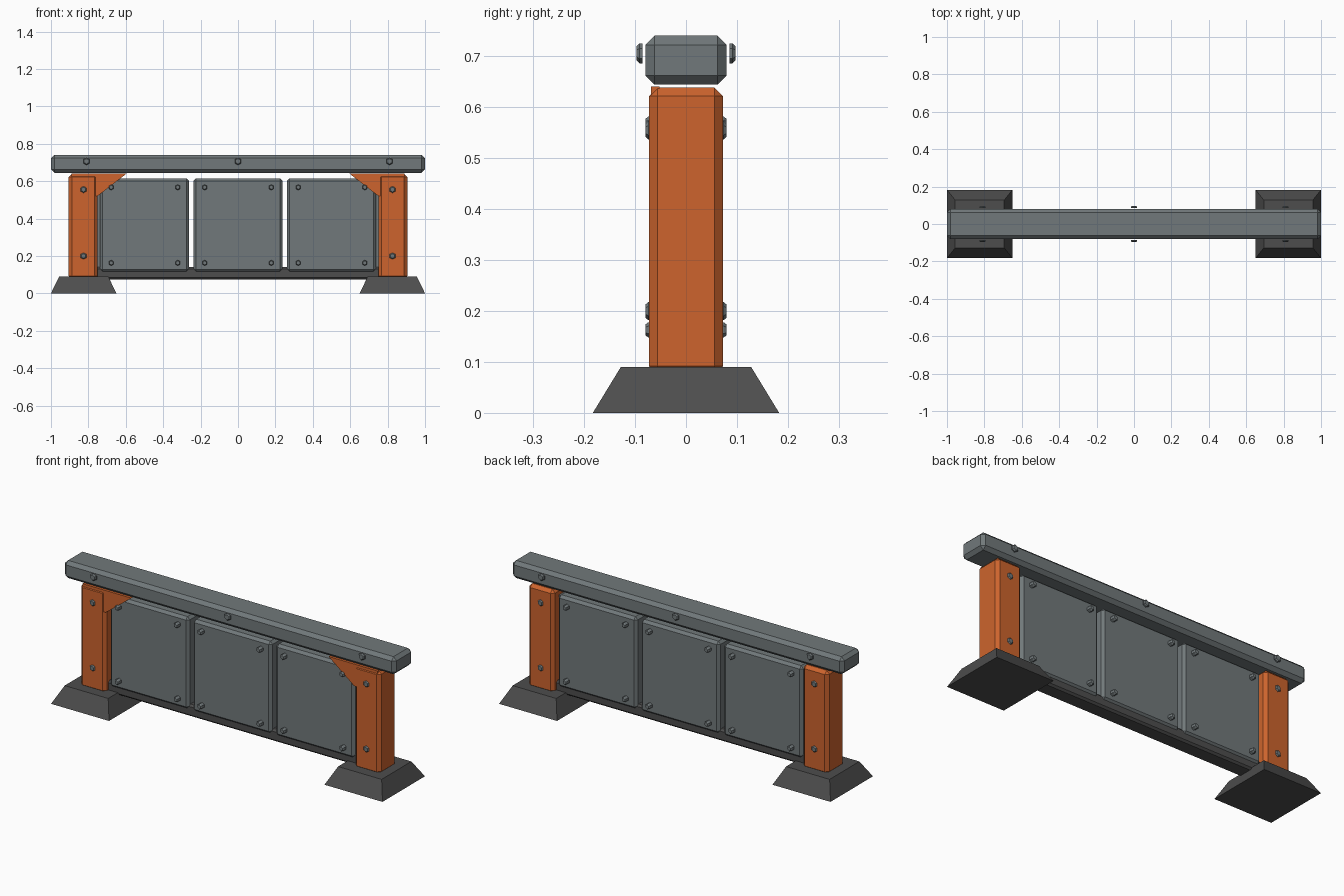
import bpy, bmesh, math
from mathutils import Matrix, Vector

if "Cube" in bpy.data.objects:
    bpy.data.objects.remove(bpy.data.objects["Cube"], do_unlink=True)


def material(name, color):
    mat = bpy.data.materials.new(name)
    mat.use_nodes = True
    mat.diffuse_color = (*color, 1)
    mat.node_tree.nodes["Principled BSDF"].inputs["Base Color"].default_value = (*color, 1)
    return mat


STEEL = material("steel grey", (0.165, 0.19, 0.197))
ORANGE = material("safety orange", (0.61, 0.127, 0.026))
RUBBER = material("dark rubber", (0.075, 0.075, 0.075))


def add_object(name, bm, mat):
    bmesh.ops.recalc_face_normals(bm, faces=bm.faces)
    mesh = bpy.data.meshes.new(name)
    bm.to_mesh(mesh)
    bm.free()
    mesh.materials.append(mat)
    obj = bpy.data.objects.new(name, mesh)
    bpy.context.collection.objects.link(obj)
    return obj


def box(name, x, y, z, mat, chamfer=0.0, taper=None):
    """Box from (min, max) ranges, with optional chamfer or narrower top."""
    bm = bmesh.new()
    bmesh.ops.create_cube(bm, size=1)
    size = Vector((x[1] - x[0], y[1] - y[0], z[1] - z[0]))
    center = Vector((x[0] + x[1], y[0] + y[1], z[0] + z[1])) / 2
    for v in bm.verts:
        inset = taper if taper and v.co.z > 0 else (1, 1)
        v.co = center + Vector((v.co.x * size.x * inset[0],
                                v.co.y * size.y * inset[1], v.co.z * size.z))
    if chamfer:
        bmesh.ops.bevel(bm, geom=list(bm.edges), offset=chamfer, segments=1,
                        affect='EDGES', profile=0.5)
    return add_object(name, bm, mat)


def bolts(name, spots, start, end, radius):
    """Hex heads with a chamfered outer rim, on the front and back."""
    bm = bmesh.new()
    rim = end - 0.006
    for side in (-1, 1):
        turn = Matrix.Rotation(-side * math.pi / 2, 4, 'X')
        for x, z in spots:
            for y0, y1, r1 in ((start, rim, radius), (rim, end, radius * 0.7)):
                place = Matrix.Translation((x, side * (y0 + y1) / 2, z))
                bmesh.ops.create_cone(bm, cap_ends=True, segments=6, radius1=radius,
                                      radius2=r1, depth=y1 - y0, matrix=place @ turn)
    return add_object(name, bm, STEEL)


# Top rail
box("top_rail", (-1, 1), (-0.08, 0.08), (0.645, 0.741), STEEL, 0.018)
bolts("rail_bolts", [(-0.81, 0.706), (0, 0.706), (0.81, 0.706)], 0.085, 0.097, 0.02)

# Feet, posts, gussets and edge strips on both ends
for side, label in ((1, "left"), (-1, "right")):
    def span(a, b):
        return tuple(sorted((side * a, side * b)))

    box(label + "_foot", span(0.65, 1), (-0.183, 0.183), (0, 0.09), RUBBER,
        taper=(0.75, 0.7))
    box(label + "_post", span(0.75, 0.905), (-0.073, 0.073), (0.075, 0.639), ORANGE, 0.017)
    bolts(label + "_post_bolts", [(side * 0.826, 0.2), (side * 0.826, 0.555)],
          0.07, 0.08, 0.018)
    box(label + "_edge_strip", span(0.73, 0.76), (-0.025, 0.025), (0.1, 0.6), STEEL)

    # Triangular gusset on the front only
    bm = bmesh.new()
    outline = [(0.595, 0.641), (0.89, 0.641), (0.89, 0.53), (0.75, 0.521)]
    face = bm.faces.new([bm.verts.new((side * x, -0.069, z)) for x, z in outline])
    extruded = bmesh.ops.extrude_face_region(bm, geom=[face])["geom"]
    bmesh.ops.translate(bm, vec=(0, 0.017, 0),
                        verts=[g for g in extruded if isinstance(g, bmesh.types.BMVert)])
    add_object(label + "_gusset", bm, ORANGE)

# Lower sill
box("lower_sill", (-0.77, 0.77), (-0.045, 0.045), (0.075, 0.14), RUBBER, 0.01)

# Three bolted panels
for label, cx in (("right", -0.5), ("middle", 0), ("left", 0.5)):
    box(label + "_panel", (cx - 0.238, cx + 0.238), (-0.055, 0.055), (0.114, 0.615),
        STEEL, 0.014)
    corners = [(cx + dx, z) for dx in (-0.178, 0.178) for z in (0.163, 0.567)]
    bolts(label + "_panel_bolts", corners, 0.053, 0.08, 0.015)
